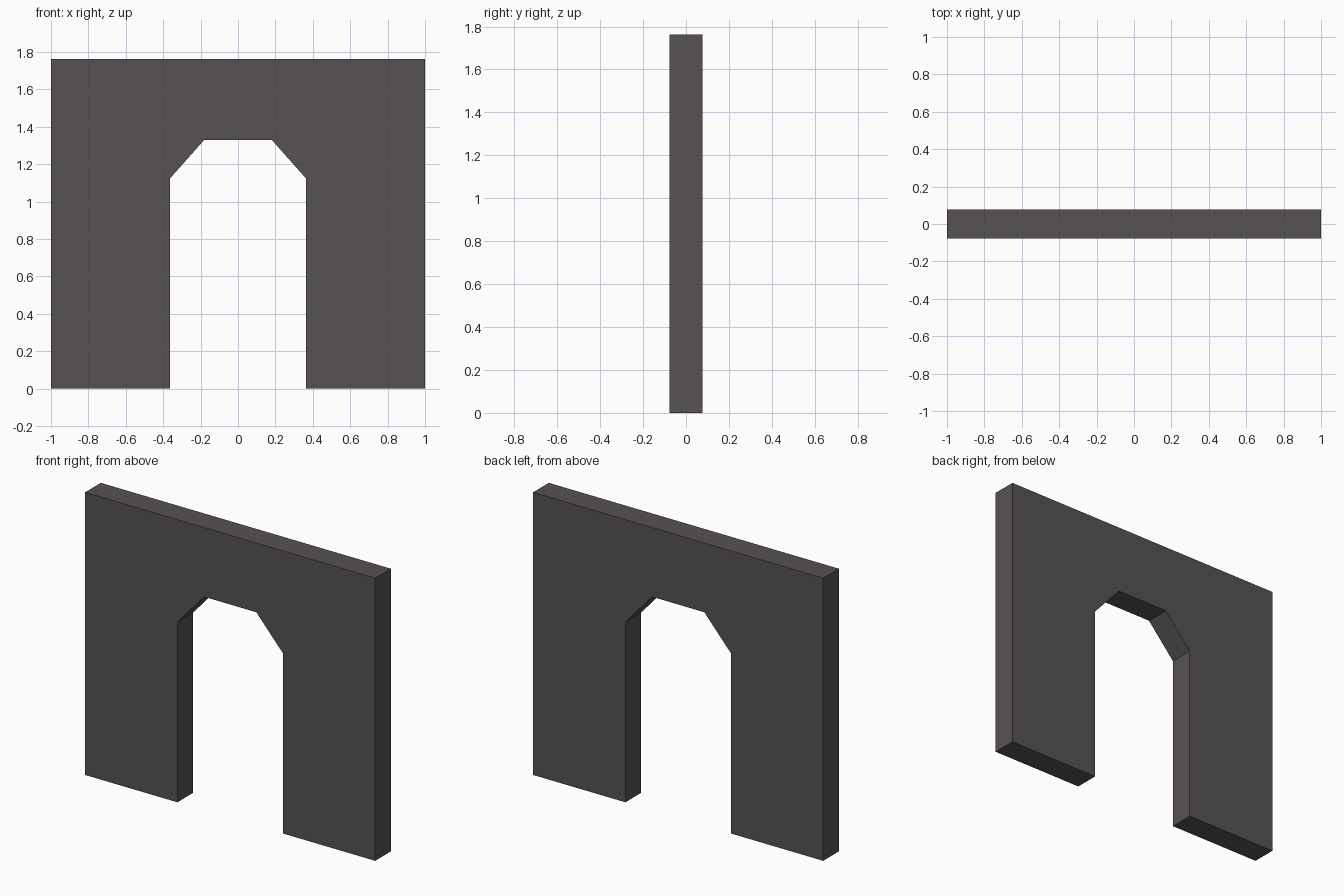
import bpy, bmesh

if "Cube" in bpy.data.objects:
    bpy.data.objects.remove(bpy.data.objects["Cube"])

HALF_DEPTH = 0.077

# Right half of the wall outline with a chamfered doorway (x, z)
half = [(0.18, 1.33), (0.364, 1.123), (0.364, 0.0), (1.0, 0.0), (1.0, 1.762)]
outline = half + [(-x, z) for x, z in reversed(half)]

# Flat wall profile, extruded through its thickness
bm = bmesh.new()
face = bm.faces.new([bm.verts.new((x, -HALF_DEPTH, z)) for x, z in outline])
ext = bmesh.ops.extrude_face_region(bm, geom=[face], use_keep_orig=True)
new_verts = [g for g in ext["geom"] if isinstance(g, bmesh.types.BMVert)]
bmesh.ops.translate(bm, verts=new_verts, vec=(0, 2 * HALF_DEPTH, 0))
bmesh.ops.recalc_face_normals(bm, faces=bm.faces)

mesh = bpy.data.meshes.new("doorway_wall")
bm.to_mesh(mesh)
bm.free()
wall = bpy.data.objects.new("doorway_wall", mesh)
bpy.context.collection.objects.link(wall)

# Single dark stone colour
mat = bpy.data.materials.new("dark_grey_stone")
mat.diffuse_color = (0.095, 0.085, 0.091, 1.0)
mat.use_nodes = True
mat.node_tree.nodes["Principled BSDF"].inputs["Base Color"].default_value = mat.diffuse_color
mesh.materials.append(mat)
